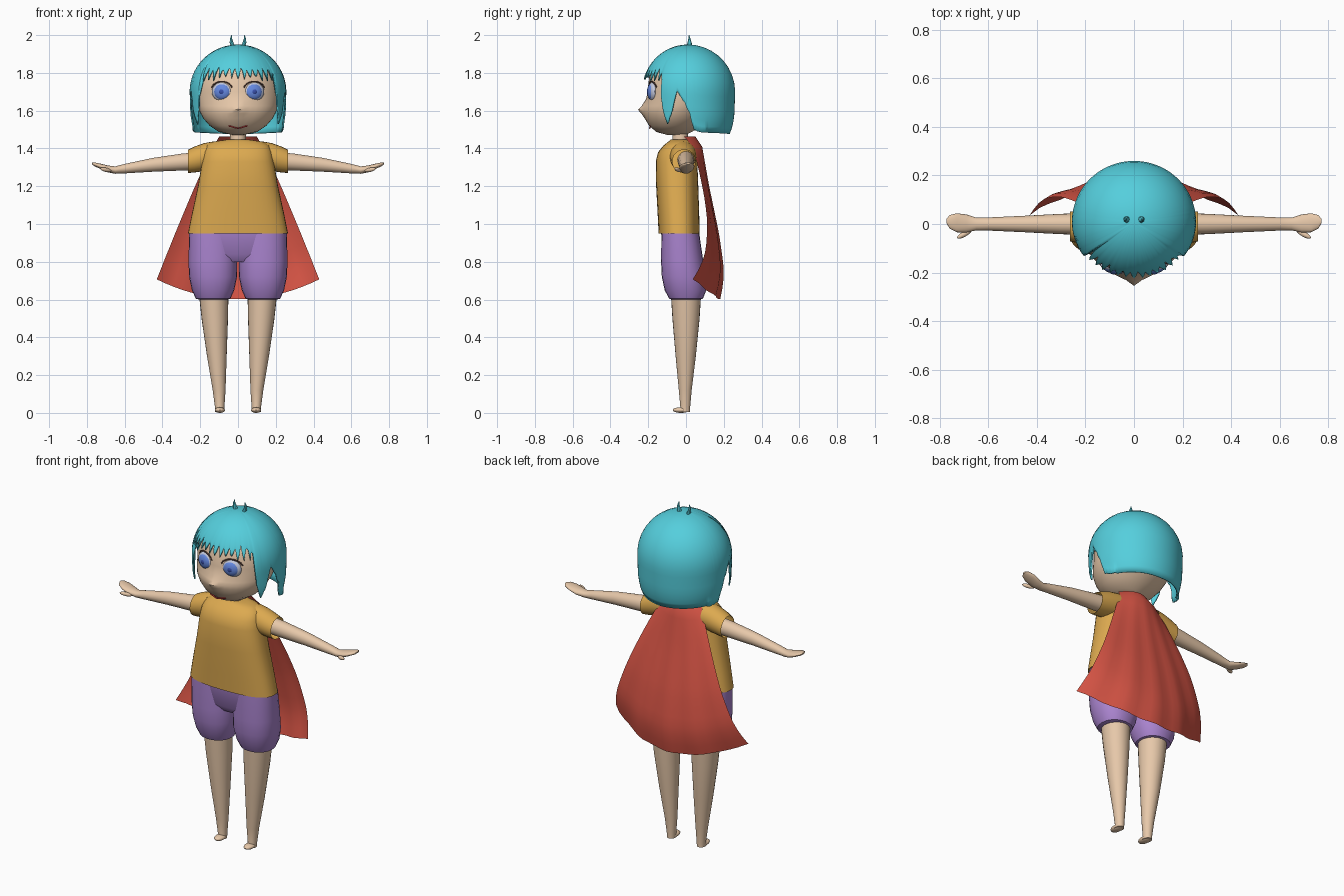
import bpy, bmesh, math, random
from mathutils import Matrix, Vector, Euler

if "Cube" in bpy.data.objects:
    bpy.data.objects.remove(bpy.data.objects["Cube"])

random.seed(4)

def mat(name, *rgb):
    m = bpy.data.materials.new(name)
    m.diffuse_color = (*rgb, 1)
    m.use_nodes = True
    m.node_tree.nodes["Principled BSDF"].inputs["Base Color"].default_value = m.diffuse_color
    return m

SKIN = mat("skin", .80, .58, .40)
HAIR = mat("hair", .09, .62, .72)
SHIRT = mat("shirt", .72, .40, .08)
SHORTS = mat("shorts", .40, .23, .62)
CAPE = mat("cape", .68, .09, .06)
WHITE = mat("eye_white", .55, .58, .72)
BLUE = mat("iris_blue", .13, .25, .75)
NAVY = mat("pupil_navy", .04, .08, .40)
DARK = mat("brow_dark", .10, .05, .04)
RED = mat("lip_red", .60, .05, .05)

def finish(name, bm, material, mirror=False, angle=40):
    bmesh.ops.recalc_face_normals(bm, faces=bm.faces)
    me = bpy.data.meshes.new(name)
    bm.to_mesh(me)
    bm.free()
    me.materials.append(material)
    me.shade_smooth()
    me.set_sharp_from_angle(angle=math.radians(angle))
    ob = bpy.data.objects.new(name, me)
    bpy.context.collection.objects.link(ob)
    if mirror:
        ob.modifiers.new("mirror", 'MIRROR').use_mirror_merge = False
    return ob

def loft(name, rows, material, axis='z', n=24, power=2.0, caps=True, mirror=False, push=None):
    """Rows: (station, centre, half width, low, high) of superellipse sections."""
    bm = bmesh.new()
    rings = []
    for s, c, r, lo, hi in rows:
        ring = []
        for i in range(n):
            a = 2 * math.pi * i / n
            ca, sa = math.cos(a), math.sin(a)
            p = c + r * math.copysign(abs(ca) ** (2 / power), ca)
            q = (lo + hi) / 2 + (hi - lo) / 2 * math.copysign(abs(sa) ** (2 / power), sa)
            v = Vector((p, q, s) if axis == 'z' else (s, p, q))
            ring.append(bm.verts.new(push(v) if push else v))
        rings.append(ring)
    for a, b in zip(rings, rings[1:]):
        for i in range(n):
            bm.faces.new((a[i], a[(i + 1) % n], b[(i + 1) % n], b[i]))
    if caps:
        bm.faces.new(rings[0])
        bm.faces.new(rings[-1])
    return finish(name, bm, material, mirror)

def ball(name, loc, scale, material, rot=(0, 0, 0)):
    bm = bmesh.new()
    m = Matrix.LocRotScale(Vector(loc), Euler(rot), Vector(scale))
    bmesh.ops.create_uvsphere(bm, u_segments=20, v_segments=12, radius=1, matrix=m)
    return finish(name, bm, material, True)

def interp(pts, t):
    for (a, x), (b, y) in zip(pts, pts[1:]):
        if t <= b:
            return x + (y - x) * max(0, (t - a) / (b - a))
    return pts[-1][1]

def grid(name, nu, nv, fn, material):
    bm = bmesh.new()
    vs = [[bm.verts.new(fn(i / nu, j / nv)) for j in range(nv + 1)] for i in range(nu + 1)]
    for i in range(nu):
        for j in range(nv):
            bm.faces.new((vs[i][j], vs[i + 1][j], vs[i + 1][j + 1], vs[i][j + 1]))
    bmesh.ops.remove_doubles(bm, verts=bm.verts, dist=1e-4)
    return finish(name, bm, material)

# Head with pointed nose
def nose(v):
    if v.y < 0:
        v.y -= .035 * math.exp(-math.hypot(v.x, v.z - 1.605) / .035)
    return v

loft("head", [(1.472, 0, .03, -.10, 0), (1.487, 0, .10, -.155, .03), (1.52, 0, .15, -.192, .08),
              (1.56, 0, .185, -.21, .12), (1.585, 0, .198, -.217, .14), (1.605, 0, .207, -.22, .16),
              (1.625, 0, .213, -.215, .17), (1.66, 0, .22, -.205, .19), (1.70, 0, .225, -.20, .2),
              (1.78, 0, .215, -.195, .2), (1.86, 0, .165, -.15, .16), (1.92, 0, .08, -.08, .08)],
     SKIN, n=40, push=nose)
loft("neck", [(1.40, 0, .045, -.075, .015), (1.50, 0, .04, -.07, .01)], SKIN)

# Eyes, brows and mouth
tilt = (0, 0, .22)
ball("eye_white", (.085, -.178, 1.70), (.055, .022, .05), WHITE, tilt)
ball("iris", (.085, -.183, 1.70), (.046, .022, .043), BLUE, tilt)
ball("pupil", (.085, -.189, 1.70), (.022, .0185, .022), NAVY, tilt)

def stroke(name, pts, radius, material, mirror):
    cu = bpy.data.curves.new(name, 'CURVE')
    cu.dimensions = '3D'
    cu.bevel_depth = radius
    cu.bevel_resolution = 1
    sp = cu.splines.new('POLY')
    sp.points.add(len(pts) - 1)
    for p, co in zip(sp.points, pts):
        p.co = (*co, 1)
    cu.materials.append(material)
    ob = bpy.data.objects.new(name, cu)
    bpy.context.collection.objects.link(ob)
    if mirror:
        ob.modifiers.new("mirror", 'MIRROR')

def on_face(x, z):
    return (x, -.199 * math.sqrt(1 - (x / .222) ** 2), z)

stroke("eyelash", [on_face(.085 + .058 * math.cos(a), 1.705 + .05 * math.sin(a))
                   for a in [math.radians(20 + 20 * k) for k in range(8)]], .004, DARK, True)
stroke("mouth", [(x, -.192 + 2.6 * x * x, 1.513 - .006 * math.cos(x * 60))
                 for x in [-.05 + .0125 * k for k in range(9)]], .004, RED, False)

# Bob haircut: each column hangs from the crown to its own hem height
hem = [(52, 1.79), (55, 1.62), (62, 1.53), (70, 1.60), (76, 1.71), (82, 1.67), (91, 1.60),
       (97, 1.50), (104, 1.485), (180, 1.475)]
jitter = [random.uniform(-.012, .012) for _ in range(181)]

def hair_point(u, v):
    th = (u - .5) * 360
    k = round((u * 180)) % 180
    low = interp(hem, abs(th))
    if abs(th) <= 52:
        low = 1.80 + (.03 if k % 4 == 0 else -.03 if k % 4 == 2 else 0) + jitter[k]
    elif abs(th) < 110:
        low += jitter[k] * .6
    end = 1 + (1.70 - low) / .3 if low < 1.70 else math.acos((low - 1.70) / .25) / (math.pi / 2)
    w = v * end
    if w < 1:
        r, z = math.sin(w * math.pi / 2), 1.70 + .25 * math.cos(w * math.pi / 2)
    else:
        z = 1.70 - (w - 1) * .3
        r = interp([(0, 1), (.12, .985), (.18, .95), (.24, .86 if abs(th) > 115 else .95)], 1.70 - z)
    c = math.cos(math.radians(th))
    return (.256 * r * math.sin(math.radians(th)), .01 - (.243 if c > 0 else .25) * r * c, z)

hair = grid("hair", 180, 16, hair_point, HAIR)
sol = hair.modifiers.new("thickness", 'SOLIDIFY')
sol.thickness = .008
loft("hair_tuft", [(1.93, .022, .012, .0, .035), (1.96, .034, .010, .008, .03),
                   (1.98, .037, .006, .012, .024), (2.0, .034, .001, .015, .017)],
     HAIR, n=8, mirror=True)

# Shirt and sleeves
loft("shirt", [(.95, 0, .265, -.145, .072), (1.05, 0, .245, -.15, .07), (1.2, 0, .212, -.158, .065),
               (1.33, 0, .19, -.16, .06), (1.38, 0, .18, -.148, .055), (1.415, 0, .165, -.12, .045),
               (1.435, 0, .135, -.095, .035), (1.447, 0, .06, -.08, .02)],
     SHIRT, n=40, power=2.5)
loft("sleeve", [(.13, -.015, .07, 1.29, 1.437), (.18, -.015, .07, 1.28, 1.428),
                (.23, -.013, .066, 1.273, 1.41), (.264, -.01, .062, 1.27, 1.393)],
     SHIRT, axis='x', caps=False, mirror=True)

# Arms, mitten hands and thumbs
loft("arm", [(.18, 0, .045, 1.288, 1.385), (.3, 0, .042, 1.283, 1.372), (.45, 0, .034, 1.277, 1.35),
             (.6, 0, .027, 1.268, 1.318), (.65, 0, .026, 1.266, 1.305), (.69, .002, .037, 1.274, 1.310),
             (.73, .005, .039, 1.292, 1.320), (.76, .009, .028, 1.306, 1.326), (.772, .012, .01, 1.315, 1.325)],
     SKIN, axis='x', mirror=True)
ball("thumb", (.70, -.042, 1.287), (.034, .011, .011), SKIN, (0, -.2, -.5))

# Puffed shorts
loft("shorts_leg", [(.60, .132, .075, -.075, .07), (.605, .132, .092, -.09, .09), (.65, .132, .112, -.113, .108),
                    (.72, .132, .127, -.128, .105), (.80, .134, .128, -.132, .092), (.95, .132, .127, -.13, .07)],
     SHORTS, power=2.2, mirror=True)
loft("shorts_hip", [(.80, 0, .16, -.09, .07), (.84, 0, .25, -.12, .085), (.955, 0, .255, -.132, .07)],
     SHORTS, n=40, power=2.6)

# Legs and feet
loft("leg", [(.005, .097, .024, -.035, .022), (.03, .097, .025, -.03, .022), (.12, .10, .034, -.038, .03),
             (.3, .112, .052, -.055, .052), (.5, .123, .070, -.072, .072), (.66, .13, .08, -.082, .082)],
     SKIN, mirror=True)
ball("foot", (.096, -.027, .015), (.027, .043, .015), SKIN)

# Cape flaring from the neck
def cape_point(u, v):
    s = 2 * u - 1
    mid = interp([(0, .05), (.06, .085), (.3, .12), (.6, .172), (.8, .195), (.9, .193), (1, .175)], v)
    x = s * (.10 + .33 * v ** .9)
    y = mid - s * s * (.06 * (1 - v) ** 2 + .14 * v * v) + .006 * v * math.cos(s * 14)
    return (x, y, 1.462 - v * (.86 - .105 * s * s))

grid("cape", 20, 16, cape_point, CAPE)
